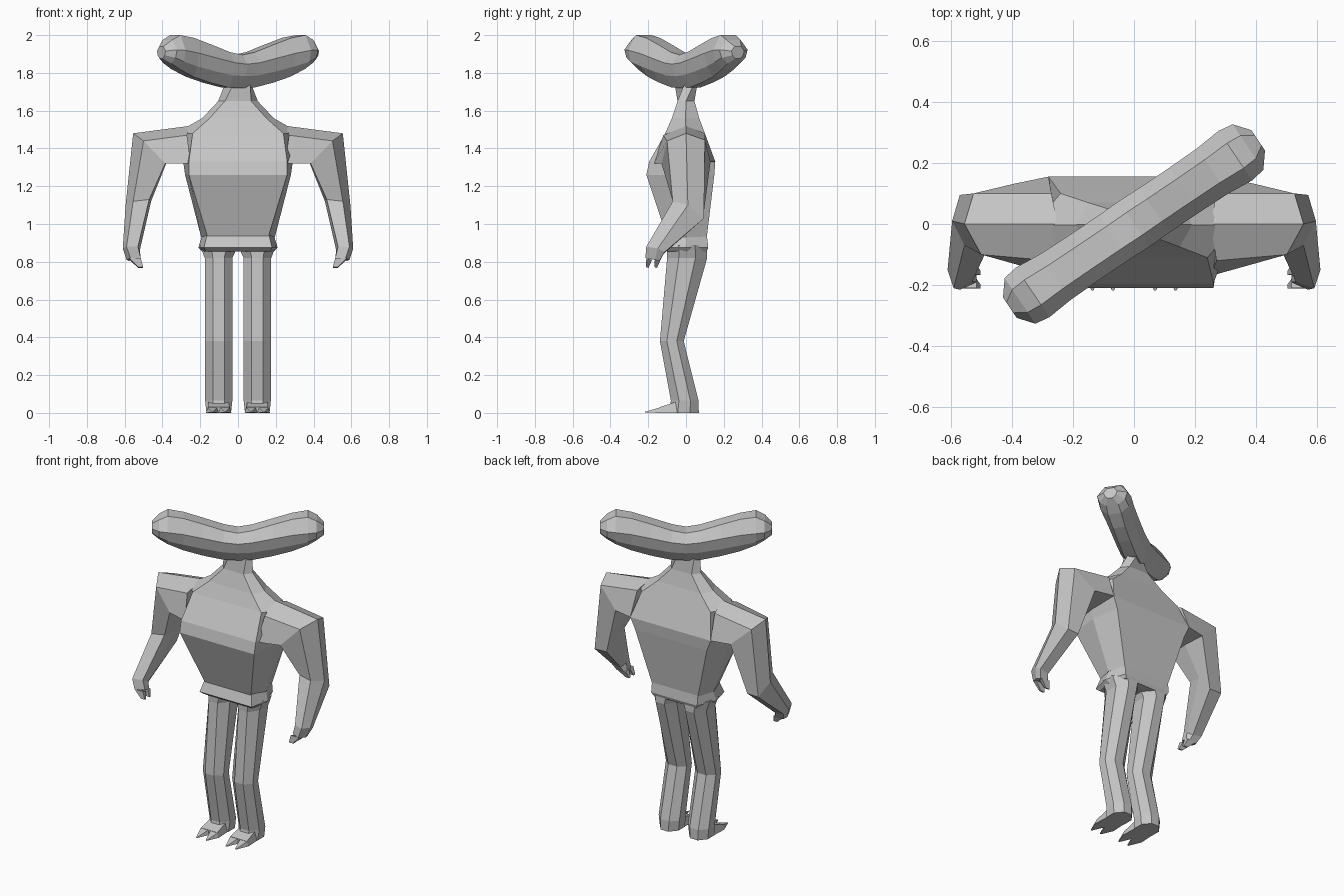
import bpy, bmesh
from math import radians, sin, cos, pi
from mathutils import Matrix, Vector

cube = bpy.data.objects.get("Cube")
if cube:
    bpy.data.objects.remove(cube, do_unlink=True)

skin = bpy.data.materials.new("plain_grey")
skin.use_nodes = True
GREY = (0.56, 0.56, 0.56, 1)
skin.diffuse_color = GREY
skin.node_tree.nodes["Principled BSDF"].inputs["Base Color"].default_value = GREY


def loft(name, *strips, mirror=False):
    """Skin each strip of equal-length rings, closing both ends."""
    bm = bmesh.new()
    for rings in strips:
        rows = [[bm.verts.new(p) for p in ring] for ring in rings]
        n = len(rows[0])
        for a, b in zip(rows, rows[1:]):
            for i in range(n):
                j = (i + 1) % n
                bm.faces.new((a[i], a[j], b[j], b[i]))
        bm.faces.new(rows[0])
        bm.faces.new(rows[-1])
    bmesh.ops.recalc_face_normals(bm, faces=bm.faces)
    mesh = bpy.data.meshes.new(name)
    bm.to_mesh(mesh)
    bm.free()
    mesh.materials.append(skin)
    obj = bpy.data.objects.new(name, mesh)
    bpy.context.collection.objects.link(obj)
    if mirror:
        mod = obj.modifiers.new("Mirror", 'MIRROR')
        mod.use_axis[0] = True
    return obj


def spike(base, tip, size=0.004):
    """A pointed prong from a four-point base to a tiny end."""
    mid = sum((Vector(p) for p in base), Vector()) / len(base)
    return [base, [Vector(tip) + (Vector(p) - mid).normalized() * size for p in base]]


turn = Matrix.Rotation(radians(34), 4, 'Z')


# torso: front, side and back corners at each height
def body_ring(z, front_x, front_y, side_x, back_x, back_y):
    half = [(front_x, front_y), (side_x, (front_y + back_y) / 2), (back_x, back_y)]
    return [(x, y, z) for x, y in half] + [(-x, y, z) for x, y in reversed(half)]


neck_top = [turn @ Vector(p) for p in body_ring(1.75, 0.05, -0.04, 0.08, 0.05, 0.04)]
loft("torso", [
    body_ring(0.93, 0.16, -0.1, 0.195, 0.16, 0.11),
    body_ring(1.26, 0.26, -0.21, 0.28, 0.25, 0.15),
    body_ring(1.33, 0.26, -0.195, 0.29, 0.28, 0.155),
    body_ring(1.48, 0.24, -0.11, 0.33, 0.24, 0.1),
    body_ring(1.56, 0.15, -0.075, 0.19, 0.15, 0.07),
    body_ring(1.65, 0.07, -0.045, 0.105, 0.07, 0.045),
    neck_top])

# hip band, flaring toward its lower edge
loft("hip_band", [
    body_ring(0.855, 0.17, -0.1, 0.19, 0.15, 0.11),
    body_ring(0.875, 0.18, -0.125, 0.21, 0.16, 0.118),
    body_ring(0.94, 0.165, -0.1, 0.19, 0.16, 0.11)])


# wide head, set diagonally across the neck
def head_ring(u, top, mid, low, w):
    pts = [(0.5 * w, top), (w, mid + 0.3 * (top - mid)), (0.85 * w, mid - 0.4 * (mid - low)),
           (0.4 * w, low)]
    pts += [(-v, z) for v, z in reversed(pts)]
    return [turn @ Vector((u, v, z)) for v, z in pts]


half_head = [(0.08, 1.91, 1.83, 1.722, 0.088), (0.2, 1.95, 1.85, 1.748, 0.088),
             (0.31, 1.985, 1.87, 1.78, 0.09), (0.4, 2.0, 1.885, 1.82, 0.098),
             (0.45, 1.975, 1.9, 1.85, 0.09), (0.49, 1.94, 1.905, 1.875, 0.04)]
sections = [(-s[0], *s[1:]) for s in reversed(half_head)]
sections += [(0, 1.895, 1.825, 1.72, 0.09)] + half_head
loft("head", [head_ring(*s) for s in sections])

# arms: shoulder root, shoulder corner, elbow, wrist, palm
root = [(0.25, 0, 1.52), (0.27, 0.1, 1.48), (0.28, 0.155, 1.33),
        (0.25, 0, 1.32), (0.25, -0.17, 1.32), (0.27, -0.12, 1.47)]
shoulder = [(0.555, 0, 1.48), (0.525, 0.1, 1.445), (0.4, 0.13, 1.33),
            (0.38, 0, 1.32), (0.385, -0.13, 1.32), (0.5, -0.1, 1.44)]
elbow = [(0.595, 0.01, 1.1), (0.57, 0.095, 1.03), (0.49, 0.09, 1.03),
         (0.46, 0.03, 1.12), (0.47, -0.06, 1.13), (0.555, -0.07, 1.12)]
wrist = [(0.61, -0.15, 0.87), (0.6, -0.115, 0.85), (0.54, -0.12, 0.84),
         (0.52, -0.15, 0.86), (0.53, -0.19, 0.88), (0.59, -0.21, 0.88)]
palm = [(0.59, -0.165, 0.81), (0.58, -0.14, 0.805), (0.53, -0.135, 0.81),
        (0.515, -0.15, 0.815), (0.515, -0.19, 0.82), (0.57, -0.215, 0.82)]
fingers = []
for y in (-0.195, -0.15):
    base = [(0.515, y - 0.015, 0.82), (0.575, y - 0.015, 0.82),
            (0.575, y + 0.015, 0.81), (0.515, y + 0.015, 0.81)]
    fingers.append(spike(base, (0.515, y - 0.01, 0.77), 0.015))
loft("arm", [root, shoulder, elbow, wrist, palm], *fingers, mirror=True)


# legs: eight-sided, bent at the knee
def leg_ring(z, x, half_x, y0, y1):
    out = []
    for k in range(8):
        a = pi / 8 + k * pi / 4
        out.append((x + half_x * cos(a) / cos(pi / 8),
                    (y0 + y1) / 2 + (y1 - y0) / 2 * sin(a) / cos(pi / 8), z))
    return out


loft("leg", [
    leg_ring(0.885, 0.1, 0.1, -0.1, 0.11),
    leg_ring(0.82, 0.103, 0.073, -0.1, 0.112),
    leg_ring(0.38, 0.102, 0.072, -0.138, -0.012),
    leg_ring(0.065, 0.102, 0.072, -0.08, 0.066),
    leg_ring(0, 0.102, 0.065, -0.09, 0.068)], mirror=True)

# feet: flat wedge ending in pointed toes
instep = [(0.04, -0.04, 0), (0.165, -0.04, 0), (0.155, -0.05, 0.06), (0.05, -0.05, 0.06)]
ball = [(0.035, -0.14, 0), (0.17, -0.14, 0), (0.16, -0.14, 0.03), (0.045, -0.14, 0.03)]
toes = []
for x in (0.069, 0.136):
    base = [(x - 0.033, -0.14, 0), (x + 0.033, -0.14, 0),
            (x + 0.025, -0.14, 0.028), (x - 0.025, -0.14, 0.028)]
    toes.append(spike(base, (x, -0.217, 0.004)))
loft("foot", [instep, ball], *toes, mirror=True)
